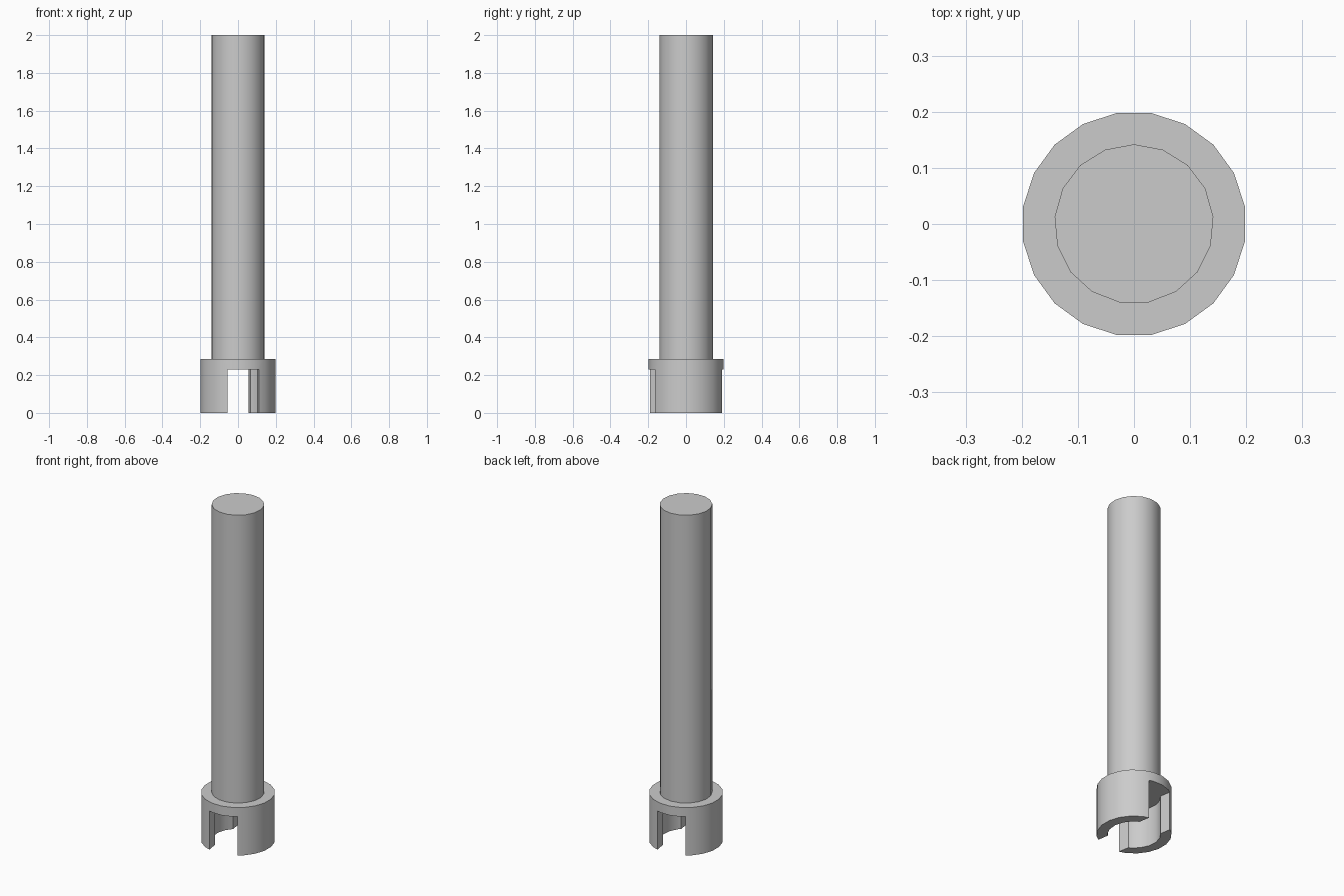
import bpy
import math

cube = bpy.data.objects.get("Cube")
if cube:
    bpy.data.objects.remove(cube, do_unlink=True)

GREY = (0.6, 0.6, 0.6, 1.0)
steel = bpy.data.materials.new("grey steel")
steel.use_nodes = True
steel.diffuse_color = GREY
steel.node_tree.nodes["Principled BSDF"].inputs["Base Color"].default_value = GREY

PLATE_BOTTOM, PLATE_TOP, HEIGHT = 0.23, 0.285, 2.0
TILT = math.radians(9)


def cylinder(name, sides, radius, bottom, top, turn=0.0):
    bpy.ops.mesh.primitive_cylinder_add(
        vertices=sides, radius=radius, depth=top - bottom,
        location=(0, 0, (bottom + top) / 2), rotation=(0, 0, turn))
    obj = bpy.context.object
    obj.name = name
    obj.data.materials.append(steel)
    return obj


def smooth(obj):
    bpy.ops.object.select_all(action="DESELECT")
    obj.select_set(True)
    bpy.context.view_layer.objects.active = obj
    bpy.ops.object.shade_smooth_by_angle(angle=math.radians(35))


def cut(obj, cutter):
    cutter.hide_render = True
    bpy.context.view_layer.objects.active = obj
    mod = obj.modifiers.new("cut", "BOOLEAN")
    mod.operation = "DIFFERENCE"
    mod.solver = "EXACT"
    mod.object = cutter
    bpy.ops.object.modifier_apply(modifier=mod.name)
    bpy.data.objects.remove(cutter, do_unlink=True)


# Long round shaft, seated in the collar plate
shaft = cylinder("shaft", 17, 0.142, 0.26, HEIGHT)
smooth(shaft)

# Collar, bored from below and slotted across to leave two curved jaws
collar = cylinder("slotted_collar", 20, 0.2, 0, PLATE_TOP, TILT)
cut(collar, cylinder("bore_cutter", 17, 0.142, -0.1, PLATE_BOTTOM))

bpy.ops.mesh.primitive_cube_add(
    size=1, location=(0, 0, PLATE_BOTTOM / 2 - 0.05), rotation=(0, 0, TILT))
slot = bpy.context.object
slot.name = "slot_cutter"
slot.scale = (0.168, 0.6, PLATE_BOTTOM + 0.1)
slot.data.materials.append(steel)
bpy.context.view_layer.update()
cut(collar, slot)
smooth(collar)
